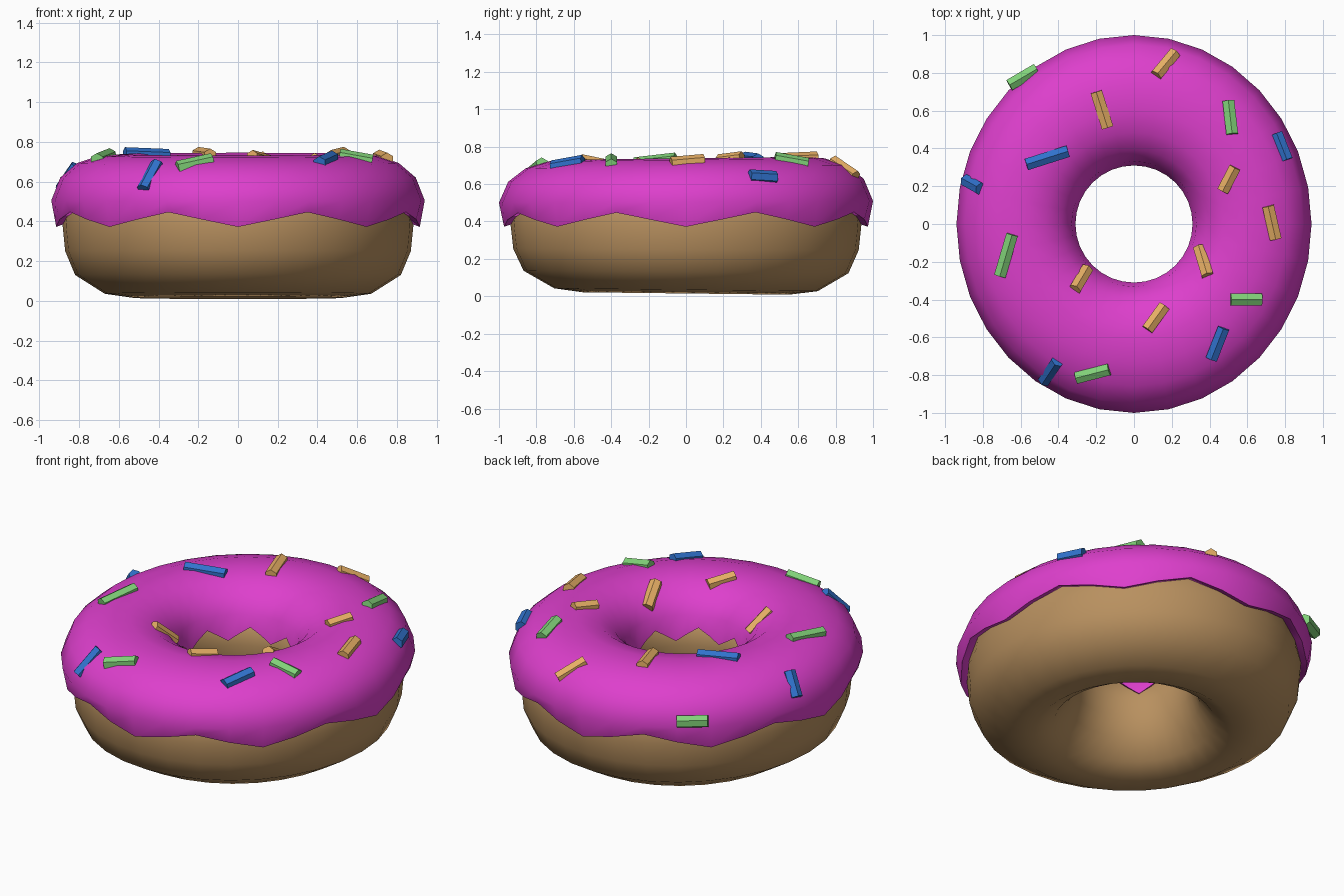
import bpy, bmesh, math
from mathutils import Vector
from mathutils.bvhtree import BVHTree

if "Cube" in bpy.data.objects:
    bpy.data.objects.remove(bpy.data.objects["Cube"])

SEG = 32


def material(name, rgb):
    m = bpy.data.materials.new(name)
    m.diffuse_color = (*rgb, 1)
    m.use_nodes = True
    m.node_tree.nodes["Principled BSDF"].inputs["Base Color"].default_value = m.diffuse_color
    return m


def finish(name, bm, mat, angle):
    bmesh.ops.recalc_face_normals(bm, faces=bm.faces)
    me = bpy.data.meshes.new(name)
    bm.to_mesh(me)
    bm.free()
    ob = bpy.data.objects.new(name, me)
    bpy.context.collection.objects.link(ob)
    me.materials.append(mat)
    bpy.ops.object.select_all(action='DESELECT')
    ob.select_set(True)
    bpy.context.view_layer.objects.active = ob
    bpy.ops.object.shade_smooth_by_angle(angle=math.radians(angle))
    return ob


def ring(profile):
    """Sweep a closed profile of (radius, height, wave) round a slightly oval ring."""
    bm = bmesh.new()
    loops = []
    for i in range(SEG):
        a = 2 * math.pi * i / SEG
        loop = []
        for r, z, wave in profile:
            z -= wave * math.cos(8 * a)
            ry = r + 0.06 * (r - 0.31) / 0.63
            x, y = r * math.cos(a), ry * math.sin(a)
            z += 0.012 * y * (z - 0.37) / 0.37      # ring is a little thicker at the back
            loop.append(bm.verts.new((x, y, z)))
        loops.append(loop)
    n = len(profile)
    for i in range(SEG):
        p, q = loops[i], loops[(i + 1) % SEG]
        for j in range(n):
            k = (j + 1) % n
            bm.faces.new((p[j], q[j], q[k], p[k]))
    return bm


# Dough ring with flat base and flared hole
dough = [(.33, .50), (.315, .40), (.32, .29), (.355, .18), (.43, .075), (.53, .015),
         (.67, .035), (.82, .13), (.87, .25), (.883, .38), (.87, .48), (.80, .59),
         (.62, .66), (.44, .61)]
finish("dough", ring([(r, z, 0) for r, z in dough]),
       material("dough_brown", (.48, .28, .115)), 60)

# Icing cap with wavy drip edges outside and in the hole
icing = [(.86, .43, .038), (.915, .41, .038), (.94, .505, 0), (.895, .62, 0), (.81, .693, 0),
         (.70, .73, 0), (.58, .738, 0), (.47, .715, 0), (.385, .655, 0), (.33, .575, 0),
         (.31, .47, .04), (.335, .48, .04), (.44, .62, 0), (.62, .67, 0), (.80, .61, 0)]
bm = ring(icing)
surface = BVHTree.FromBMesh(bm)
finish("icing", bm, material("icing_pink", (.73, .05, .61)), 60)

# Sprinkles: ends read from above, dropped onto the icing
sprinkles = {
    ("orange", (.80, .43, .13)): [
        (.115, .785, .215, .905), (-.2, .70, -.14, .51), (.47, .175, .535, .30),
        (.71, .095, .75, -.08), (.345, -.125, .39, -.275), (-.25, -.24, -.315, -.35),
        (.16, -.435, .07, -.56)],
    ("green", (.22, .64, .19)): [
        (-.66, .735, -.515, .82), (.5, .65, .52, .475), (-.645, -.055, -.71, -.275),
        (.51, -.40, .675, -.40), (-.305, -.815, -.13, -.77)],
    ("blue", (.03, .17, .61)): [
        (.755, .48, .81, .34), (-.57, .315, -.35, .385), (-.89, .23, -.81, .185),
        (.475, -.55, .41, -.715), (-.405, -.725, -.475, -.83)],
}


def drop(x, y):
    hit, normal, _, _ = surface.ray_cast(Vector((x, y, 2)), Vector((0, 0, -1)))
    return hit if hit else Vector((x, y, .55))


for (colour, rgb), items in sprinkles.items():
    mat = material("sprinkle_" + colour, rgb)
    for i, (x0, y0, x1, y1) in enumerate(items):
        a, b = drop(x0, y0), drop(x1, y1)
        bm = bmesh.new()
        bmesh.ops.create_cone(bm, cap_ends=True, segments=6, radius1=.036, radius2=.036,
                              depth=(b - a).length)
        ob = finish(f"sprinkle_{colour}_{i + 1}", bm, mat, 35)
        ob.location = (a + b) / 2
        ob.rotation_euler = (b - a).to_track_quat('Z', 'Y').to_euler()
